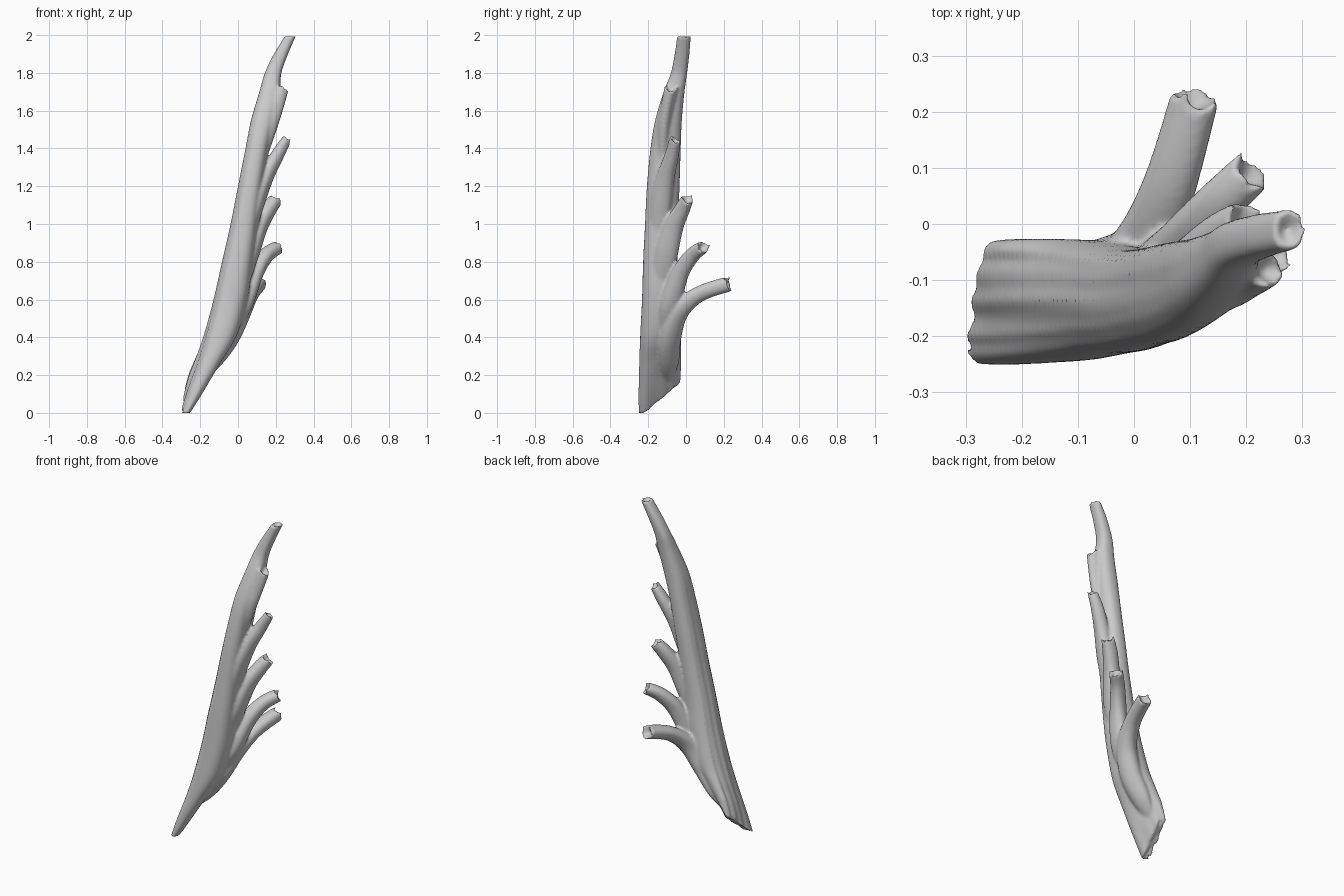
import bpy, bmesh, math, random
from mathutils import Vector

if "Cube" in bpy.data.objects:
    bpy.data.objects.remove(bpy.data.objects["Cube"])

random.seed(4)
N = 40


def spline(rows, steps):
    """Catmull-Rom interpolation through rows of numbers."""
    out = []
    for i in range(len(rows) - 1):
        p = [rows[max(0, min(len(rows) - 1, i + k))] for k in (-1, 0, 1, 2)]
        for s in range(steps):
            t = s / steps
            out.append([0.5 * (2 * b + (c - a) * t + (2 * a - 5 * b + 4 * c - d) * t * t
                               + (3 * b - a - 3 * c + d) * t ** 3)
                        for a, b, c, d in zip(*p)])
    out.append(list(rows[-1]))
    return out


def loft(bm, rings, sink):
    """Skin closed rings; the last end is sunk into a shallow cup."""
    loops = [[bm.verts.new(p) for p in r] for r in rings]
    for a, b in zip(loops, loops[1:]):
        for i in range(N):
            j = (i + 1) % N
            bm.faces.new((a[i], a[j], b[j], b[i]))
    for loop, d in ((loops[0], Vector((0, 0, 0))), (loops[-1], sink)):
        c = bm.verts.new(sum((v.co for v in loop), Vector()) / N + d)
        for i in range(N):
            bm.faces.new((loop[i], loop[(i + 1) % N], c))


def stem(bm):
    """Flattened main stem with a slanted frayed foot and grooved left face."""
    rows = [  # z, x0, x1, y0, y1, foot slant
        (-.005, -.312, -.248, -.252, -.026, .16),
        (0.10, -.280, -.180, -.252, -.026, .13),
        (0.25, -.227, -.090, -.248, -.026, .09),
        (0.40, -.182, -.005, -.243, -.028, .04),
        (0.60, -.132, .050, -.233, -.035, 0),
        (0.80, -.087, .078, -.227, -.045, 0),
        (1.00, -.042, .102, -.217, -.042, 0),
        (1.20, -.002, .128, -.207, -.034, 0),
        (1.40, .038, .160, -.188, -.028, 0),
        (1.55, .068, .192, -.163, -.022, 0),
        (1.70, .113, .220, -.118, -.008, 0),
        (1.80, .142, .230, -.080, .006, 0),
        (1.90, .190, .265, -.060, .018, 0),
        (2.00, .252, .308, -.046, .026, 0)]
    rings = []
    fray = [random.uniform(0, .04) for _ in range(N)]
    for z, x0, x1, y0, y1, s in spline(rows, 6):
        ring = []
        for i in range(N):
            a = 2 * math.pi * i / N
            c, n = math.cos(a), math.sin(a)
            ex = math.copysign(abs(c) ** .8, c)
            ey = math.copysign(abs(n) ** .8, n)
            groove = max(0, -c) ** .5 * max(0, 1 - z / 1.7) * .018
            x = (x0 + x1) / 2 + ex * (x1 - x0) / 2
            x += groove * (.5 - .3 * math.cos(5 * n * math.pi + 1.2 * z)
                           - .2 * math.sin(8 * n + 3 * z))
            y = (y0 + y1) / 2 + ey * (y1 - y0) / 2
            u = max(0, (ey + 1) / 2 - .15) / .85
            low = max(0, 1 - z / .15)
            ring.append((x + .03 * u * low, y, z + s * u + fray[i] * u * low))
        rings.append(ring)
    loft(bm, rings, Vector((-.01, 0, -.03)))


def branch(bm, rows):
    """Tapering branch with a broken, cupped tip: rows of x, y, z, width, depth."""
    pts = spline(rows, 6)
    chip = [random.uniform(-.012, .012) for _ in range(N // 4)]
    rings = []
    for k, (x, y, z, w, d) in enumerate(pts):
        lo, hi = pts[max(0, k - 1)], pts[min(len(pts) - 1, k + 1)]
        t = (Vector(hi[:3]) - Vector(lo[:3])).normalized()
        u = (Vector((1, 0, 0)) - t * t.x).normalized()
        v = t.cross(u)
        ring = []
        for i in range(N):
            a = 2 * math.pi * i / N
            r = 1 + .05 * math.cos(3 * a + z * 4)
            p = Vector((x, y, z)) + u * w * r * math.cos(a) + v * d * r * math.sin(a)
            if k == len(pts) - 1:
                p += t * chip[i // 4]
            ring.append(p)
        rings.append(ring)
    loft(bm, rings, t * -.035)


BRANCHES = [
    # lowest branch, sweeping to the back from the foot
    [(-.22, -.11, .16, .015, .03), (-.135, -.10, .27, .045, .06), (-.055, -.09, .40, .062, .062),
     (.015, -.04, .535, .058, .052), (.065, .07, .63, .048, .042), (.112, .232, .685, .043, .04)],
    # second branch
    [(-.06, -.13, .38, .02, .03), (.025, -.09, .56, .048, .055), (.09, -.03, .74, .048, .046),
     (.15, .035, .835, .042, .04), (.214, .095, .88, .040, .034)],
    # third branch
    [(.0, -.14, .58, .02, .03), (.06, -.11, .81, .044, .06), (.112, -.065, .98, .045, .052),
     (.16, -.02, 1.075, .043, .042), (.203, .01, 1.135, .038, .033)],
    # fourth branch
    [(.04, -.15, .84, .02, .03), (.10, -.13, 1.10, .038, .055), (.15, -.105, 1.25, .039, .048),
     (.205, -.075, 1.36, .036, .038), (.258, -.058, 1.45, .026, .03)],
    # upper stub
    [(.08, -.13, 1.2, .02, .02), (.155, -.12, 1.48, .040, .036), (.20, -.10, 1.62, .040, .034),
     (.238, -.08, 1.725, .032, .034)],
]

bm = bmesh.new()
stem(bm)
for rows in BRANCHES:
    branch(bm, rows)
bmesh.ops.recalc_face_normals(bm, faces=bm.faces)
mesh = bpy.data.meshes.new("broken_branch")
bm.to_mesh(mesh)
bm.free()
obj = bpy.data.objects.new("broken_branch", mesh)
bpy.context.collection.objects.link(obj)

# Fuse stem and branches into one weathered piece of wood
fuse = obj.modifiers.new("fuse", 'REMESH')
fuse.mode = 'VOXEL'
fuse.voxel_size = .008
fuse.use_smooth_shade = True
soft = obj.modifiers.new("soften", 'SMOOTH')
soft.factor = .5
soft.iterations = 5
